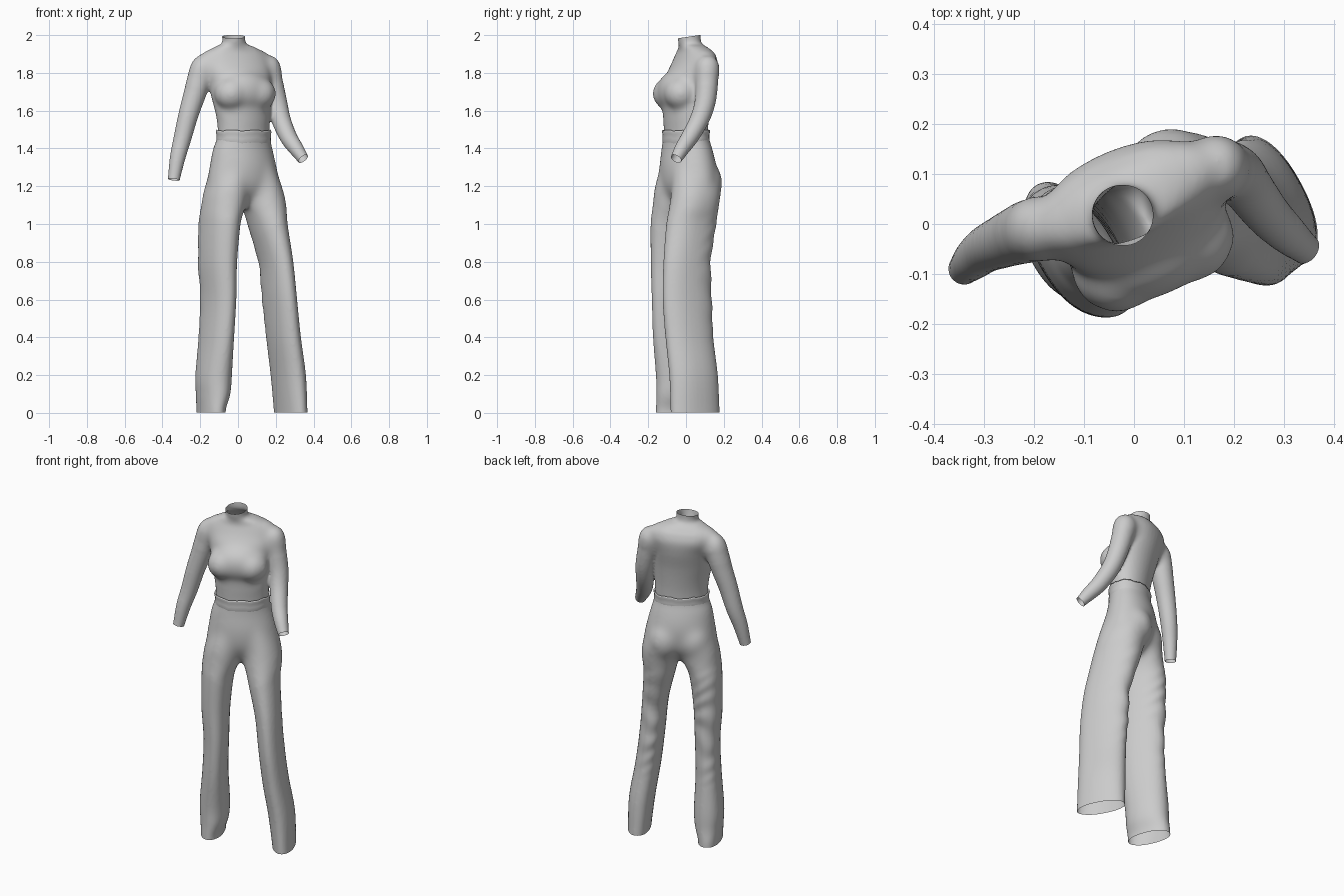
import bpy, bmesh, math
from mathutils import Vector, Matrix

cube = bpy.data.objects.get("Cube")
if cube:
    bpy.data.objects.remove(cube, do_unlink=True)

mat = bpy.data.materials.new("light_grey_cloth")
mat.use_nodes = True
GREY = (0.6, 0.6, 0.6, 1)
mat.diffuse_color = GREY
mat.node_tree.nodes["Principled BSDF"].inputs["Base Color"].default_value = GREY
SIDES = 40


def spline(rows, steps=6):
    """Smooth interpolation through rows of numbers."""
    out = []
    for i in range(len(rows) - 1):
        p0, p1, p2 = rows[max(i - 1, 0)], rows[i], rows[i + 1]
        p3 = rows[min(i + 2, len(rows) - 1)]
        for s in range(steps):
            t = s / steps
            out.append([0.5 * (2 * b + (c - a) * t + (2 * a - 5 * b + 4 * c - d) * t ** 2
                               + (3 * b - a - 3 * c + d) * t ** 3)
                        for a, b, c, d in zip(p0, p1, p2, p3)])
    return out + [list(rows[-1])]


def skin(bm, rings, caps=True):
    loops = [[bm.verts.new(p) for p in ring] for ring in rings]
    for lo, hi in zip(loops, loops[1:]):
        for i in range(SIDES):
            j = (i + 1) % SIDES
            bm.faces.new((lo[i], lo[j], hi[j], hi[i]))
    if caps:
        bm.faces.new(loops[0][::-1])
        bm.faces.new(loops[-1])


def axes(deg):
    """Sideways and forward directions of a body turned by deg."""
    t = math.radians(deg)
    return Vector((math.cos(t), math.sin(t), 0)), Vector((math.sin(t), -math.cos(t), 0))


def sections(rows, crease=0.0, power=1.0):
    """Level rings from rows of x, y, z, half width, half depth, turn."""
    rings = []
    for x, y, z, w, d, turn in spline(rows):
        side, front = axes(turn)
        ring = []
        for i in range(SIDES):
            a = 2 * math.pi * i / SIDES
            c, s = (math.copysign(abs(k) ** power, k) for k in (math.cos(a), math.sin(a)))
            pinch = 1 + crease * max(0, -s) ** 10
            ring.append(Vector((x, y, z)) + side * w * c - front * d * pinch * s)
        rings.append(ring)
    return rings


def tube(rows):
    """Round rings square to a path given as x, y, z, radius."""
    pts = spline(rows)
    rings = []
    for i, (x, y, z, r) in enumerate(pts):
        way = (Vector(pts[min(i + 1, len(pts) - 1)][:3]) - Vector(pts[max(i - 1, 0)][:3])).normalized()
        u = way.cross(Vector((0, 1, 0))).normalized()
        v = way.cross(u)
        rings.append([Vector((x, y, z)) + r * (u * math.cos(a) + v * math.sin(a))
                      for a in (2 * math.pi * k / SIDES for k in range(SIDES))])
    return rings


def ball(bm, centre, scale, turn):
    """Ellipsoid turned about the vertical."""
    place = (Matrix.Translation(centre) @ Matrix.Rotation(math.radians(turn), 4, "Z")
             @ Matrix.Diagonal((*scale, 1)))
    bmesh.ops.create_uvsphere(bm, u_segments=32, v_segments=20, radius=1, matrix=place)


def finish(name, bm):
    mesh = bpy.data.meshes.new(name)
    bm.to_mesh(mesh)
    bm.free()
    obj = bpy.data.objects.new(name, mesh)
    bpy.context.collection.objects.link(obj)
    mesh.materials.clear()
    mesh.materials.append(mat)
    for p in mesh.polygons:
        p.use_smooth = True
    return obj


def fuse(name, bm):
    """Join overlapping volumes into one skin and return it for trimming."""
    bmesh.ops.recalc_face_normals(bm, faces=bm.faces)
    obj = finish(name, bm)
    remesh = obj.modifiers.new("fuse", "REMESH")
    remesh.mode = "VOXEL"
    remesh.voxel_size = 0.008
    relax = obj.modifiers.new("relax", "SMOOTH")
    relax.iterations = 4
    graph = bpy.context.evaluated_depsgraph_get()
    result = bmesh.new()
    result.from_mesh(obj.evaluated_get(graph).to_mesh())
    bpy.data.objects.remove(obj, do_unlink=True)
    return result


def blend(bm, centre, reach, times):
    """Soften the joins inside a round region."""
    centre = Vector(centre)
    for k in range(times):
        limit = reach * (1 - 0.3 * k / times)
        near = [v for v in bm.verts if (v.co - centre).length < limit]
        bmesh.ops.smooth_vert(bm, verts=near, factor=0.5,
                              use_axis_x=True, use_axis_y=True, use_axis_z=True)


def trim(bm, point, normal, reach=9.0):
    """Cut an opening, removing everything beyond a plane near a point."""
    point = Vector(point)
    faces = [f for f in bm.faces if (f.calc_center_median() - point).length < reach]
    geom = faces + list({e for f in faces for e in f.edges}) + list({v for f in faces for v in f.verts})
    bmesh.ops.bisect_plane(bm, geom=geom, plane_co=point, plane_no=Vector(normal), clear_outer=True)


# Sweater: torso, bust, neck and sleeves
bm = bmesh.new()
skin(bm, sections([
    (.03, .0, 1.40, .145, .10, 31), (.03, .0, 1.50, .147, .104, 31),
    (.027, .0, 1.58, .153, .112, 29), (.018, .005, 1.68, .168, .122, 25),
    (.005, .024, 1.78, .178, .124, 23), (-.012, .046, 1.85, .2, .106, 22),
    (-.016, .05, 1.895, .192, .088, 22), (-.018, .045, 1.918, .16, .076, 22),
    (-.02, .035, 1.938, .108, .068, 22), (-.022, .022, 1.955, .066, .062, 22),
    (-.022, .018, 1.975, .061, .061, 22), (-.025, .014, 2.03, .066, .066, 22)]))
side, front = axes(23)
bust = Vector((.014, .0, 1.69))
ball(bm, bust + front * .05 + Vector((0, 0, .012)), (.152, .101, .112), 23)
for s in (-1, 1):
    ball(bm, bust + side * s * .08 + front * .062, (.09, .091, .088), 23)
sleeves = [
    [(-.165, .005, 1.85, .052), (-.188, -.008, 1.825, .068), (-.225, -.02, 1.7, .060), (-.262, -.035, 1.58, .053),
     (-.295, -.05, 1.45, .047), (-.32, -.07, 1.35, .041), (-.34, -.09, 1.235, .032), (-.344, -.095, 1.205, .032)],
    [(.14, .11, 1.86, .052), (.16, .113, 1.83, .068), (.181, .11, 1.74, .060), (.206, .1, 1.64, .055),
     (.229, .07, 1.55, .051), (.267, .02, 1.46, .046), (.307, -.02, 1.40, .040), (.345, -.052, 1.345, .031),
     (.365, -.068, 1.32, .030)]]
for path in sleeves:
    skin(bm, tube(path))
bm = fuse("sweater", bm)
for s in (-1, 1):
    blend(bm, Vector((-.012, .05, 1.85)) + side * s * .19, .14, 35)
blend(bm, bust + front * .1 + Vector((0, 0, .02)), .2, 35)
blend(bm, (-.02, .03, 1.94), .09, 10)
trim(bm, (-.03, .07, 2.0), (0, -.15, 1))
trim(bm, (.03, 0, 1.43), (0, 0, -1), .2)
for path in sleeves:
    end, tip = Vector(path[-2][:3]), Vector(path[-1][:3])
    trim(bm, end, tip - end, .07)
finish("sweater", bm)

# Trousers: hips, seat and two wide creased legs
bm = bmesh.new()
skin(bm, sections([
    (.03, .01, 1.09, .05, .06, 30), (.03, .01, 1.13, .14, .09, 30), (.03, .01, 1.2, .203, .126, 30),
    (.027, .01, 1.3, .192, .136, 30), (.025, .005, 1.4, .17, .121, 31), (.03, .0, 1.45, .153, .111, 31),
    (.03, .0, 1.53, .152, .11, 31)]))
side, front = axes(30)
for s in (-1, 1):
    ball(bm, Vector((.03, .01, 1.22)) + side * s * .08 - front * .052, (.1, .1, .12), 30)
right_leg = [
    (-.142, -.035, -.05, .062, .125, 21), (-.142, -.035, .02, .064, .125, 22), (-.132, -.037, .1, .078, .122, 26),
    (-.129, -.04, .2, .083, .122, 29),
    (-.115, -.055, .4, .072, .127, 32), (-.105, -.06, .6, .071, .130, 33), (-.108, -.06, .8, .081, .134, 33),
    (-.097, -.053, 1.0, .092, .140, 32), (-.075, -.043, 1.1, .108, .136, 31), (-.06, -.035, 1.2, .106, .132, 30),
    (-.02, -.015, 1.38, .08, .10, 30)]
left_leg = [
    (.281, .05, -.05, .062, .138, 28), (.278, .05, .02, .064, .138, 28), (.266, .042, .2, .072, .136, 28),
    (.241, .02, .4, .071, .134, 28), (.220, .009, .6, .070, .138, 28), (.2, .008, .8, .073, .132, 28),
    (.155, .03, 1.0, .091, .138, 29), (.137, .045, 1.1, .108, .136, 30), (.118, .055, 1.2, .106, .132, 30),
    (.075, .03, 1.38, .08, .10, 30)]
for leg in (right_leg, left_leg):
    skin(bm, sections(leg, crease=.05, power=.9))
bm = fuse("trousers", bm)
blend(bm, (.03, .01, 1.22), .3, 55)
# Soft cloth folds behind the thighs and knees
bm.normal_update()
for v in bm.verts:
    x, y, z = v.co
    back = max(0, -v.normal.dot(front))
    fade = max(0, 1 - abs(z - .72) / .38)
    v.co += v.normal * .004 * back * fade * math.sin(58 * z + 22 * x + 3 * math.sin(17 * x + 9 * z))
trim(bm, (0, 0, .003), (0, 0, -1))
trim(bm, (0, 0, 1.47), (0, 0, 1))
finish("trousers", bm)

# Gathered waistband with a wavy upper edge
bm = bmesh.new()
rings = []
for z, grow in ((1.425, .99), (1.435, 1.02), (1.455, 1.01), (1.475, 1.01), (1.488, 1.035), (1.496, 1.02), (1.485, .96)):
    ring = sections([(.03, 0, z, .152 * grow, .111 * grow, 31)] * 2)[0]
    for i, p in enumerate(ring):
        p.z += .003 * math.sin(i * 1.1) + .002 * math.sin(i * 2.51)
    rings.append(ring)
skin(bm, rings, caps=False)
finish("waistband", bm)
